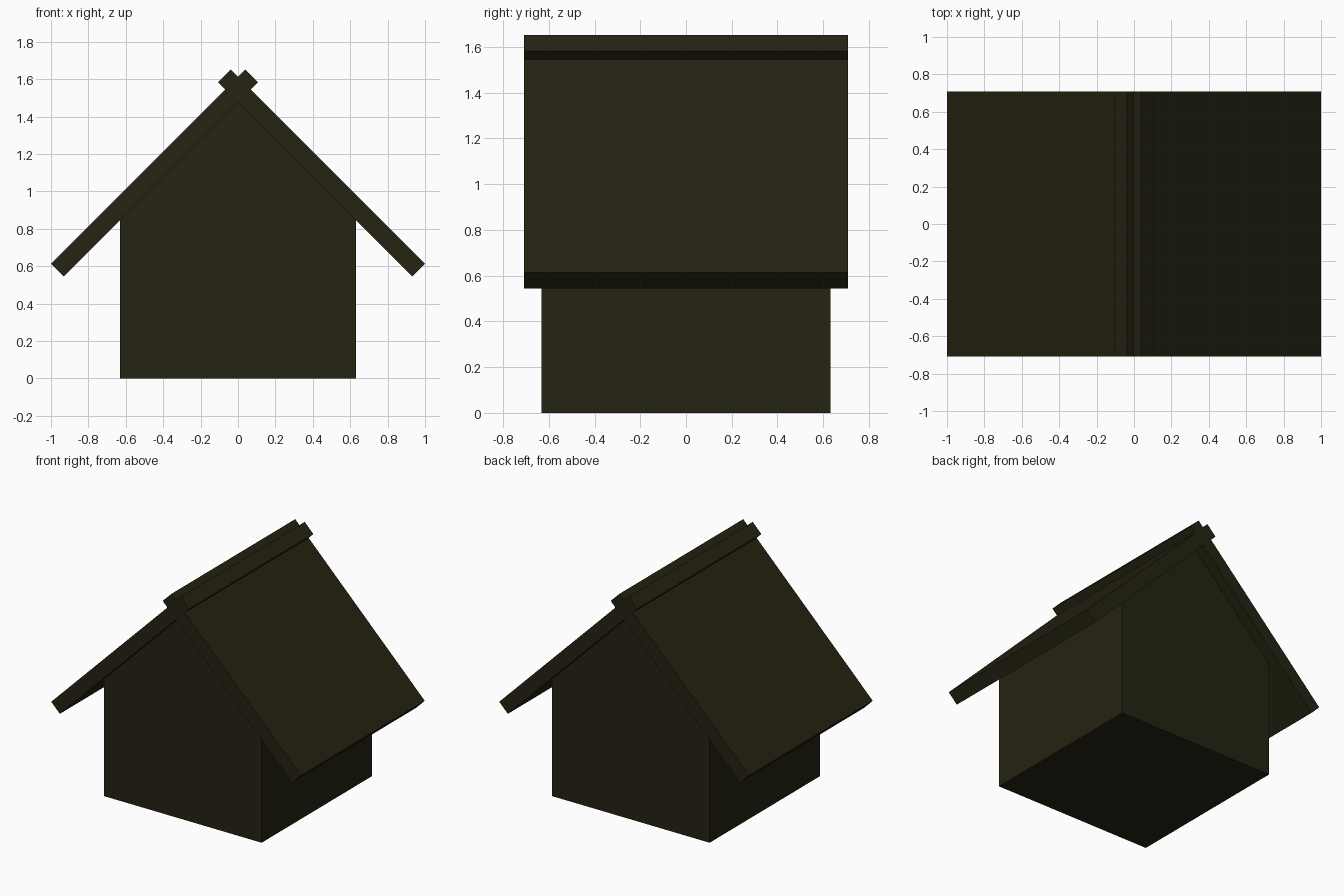
import bpy, bmesh

if "Cube" in bpy.data.objects:
    bpy.data.objects.remove(bpy.data.objects["Cube"])

mat = bpy.data.materials.new("dark olive")
mat.diffuse_color = (0.0185, 0.0168, 0.0060, 1)
mat.use_nodes = True
mat.node_tree.nodes["Principled BSDF"].inputs["Base Color"].default_value = mat.diffuse_color


def extrude_profile(name, profile, half_depth):
    """Extrude an (x, z) outline symmetrically along y."""
    bm = bmesh.new()
    face = bm.faces.new([bm.verts.new((x, -half_depth, z)) for x, z in profile])
    ext = bmesh.ops.extrude_face_region(bm, geom=[face])
    verts = [v for v in ext["geom"] if isinstance(v, bmesh.types.BMVert)]
    bmesh.ops.translate(bm, verts=verts, vec=(0, 2 * half_depth, 0))
    bmesh.ops.recalc_face_normals(bm, faces=bm.faces)
    mesh = bpy.data.meshes.new(name)
    bm.to_mesh(mesh)
    bm.free()
    mesh.materials.append(mat)
    obj = bpy.data.objects.new(name, mesh)
    bpy.context.collection.objects.link(obj)
    return obj


# House body with gable ends
extrude_profile("house_body", [(-0.632, 0), (0.632, 0), (0.632, 0.845),
                               (0, 1.477), (-0.632, 0.845)], 0.632)

# Two roof slabs at 45 degrees, crossing at the ridge
for name, s in (("roof_left", 1), ("roof_right", -1)):
    extrude_profile(name, [(-1.0 * s, 0.614), (-0.931 * s, 0.545),
                           (0.107 * s, 1.583), (0.038 * s, 1.652)], 0.709)
